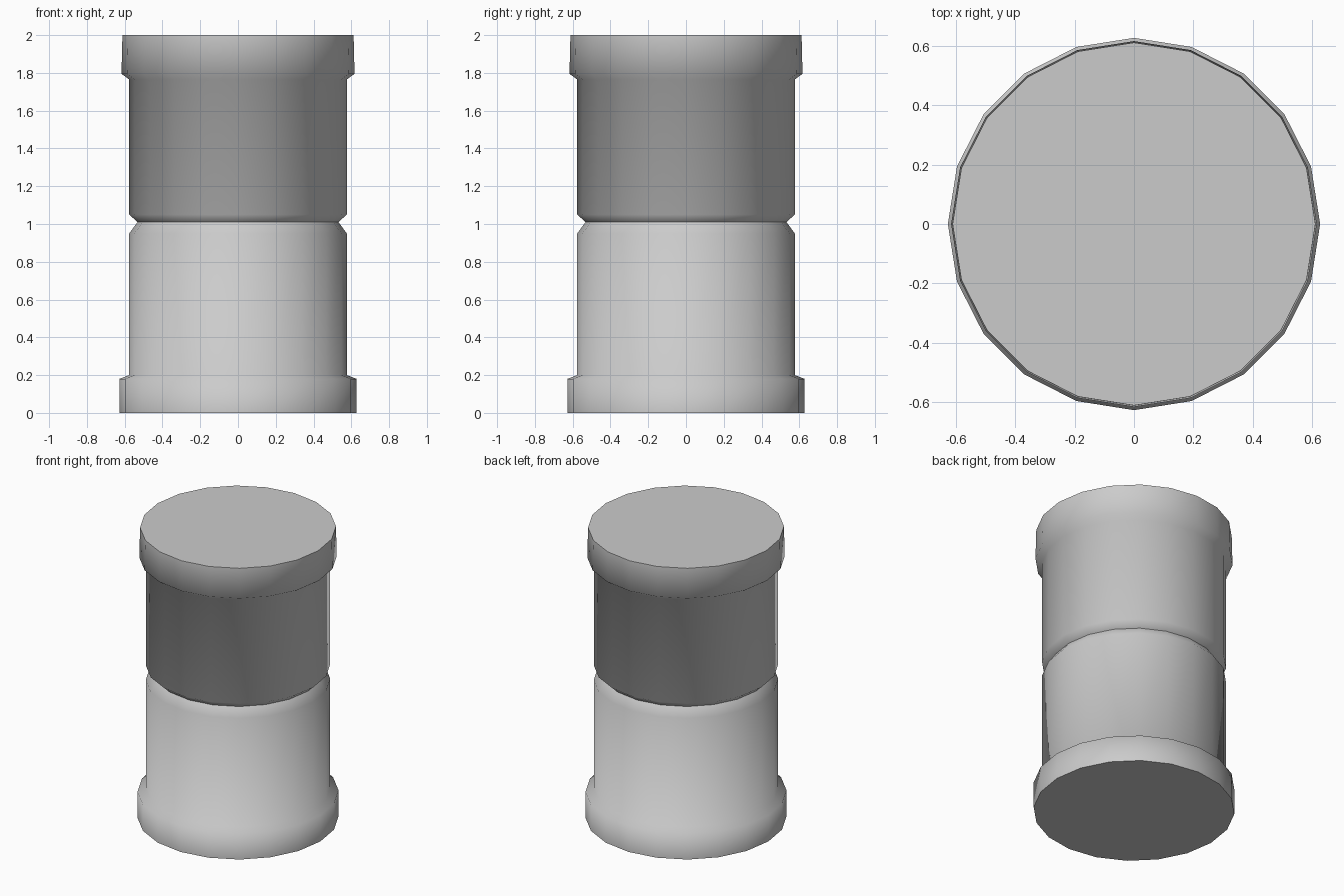
import bpy, bmesh, math

if "Cube" in bpy.data.objects:
    bpy.data.objects.remove(bpy.data.objects["Cube"])

SIDES = 20


def lathe(name, profile):
    """Spin (radius, z) points into a closed solid with flat end caps."""
    bm = bmesh.new()
    rings = []
    for r, z in profile:
        rings.append([bm.verts.new((r * math.cos(2 * math.pi * i / SIDES),
                                    r * math.sin(2 * math.pi * i / SIDES), z))
                      for i in range(SIDES)])
    for low, high in zip(rings, rings[1:]):
        for i in range(SIDES):
            j = (i + 1) % SIDES
            bm.faces.new((low[i], low[j], high[j], high[i]))
    bm.faces.new(rings[0][::-1])
    bm.faces.new(rings[-1])
    mesh = bpy.data.meshes.new(name)
    bm.to_mesh(mesh)
    bm.free()
    obj = bpy.data.objects.new(name, mesh)
    bpy.context.collection.objects.link(obj)
    bpy.context.view_layer.objects.active = obj
    obj.select_set(True)
    bpy.ops.object.shade_smooth_by_angle(angle=math.radians(75))
    obj.select_set(False)
    return obj


# Barrel: bottom collar, body with a V groove at mid height, top collar
lathe("barrel", [
    (0.628, 0.0), (0.628, 0.18), (0.576, 0.20),
    (0.576, 0.95), (0.532, 1.01), (0.576, 1.05),
    (0.576, 1.765), (0.617, 1.795), (0.612, 2.0),
])
